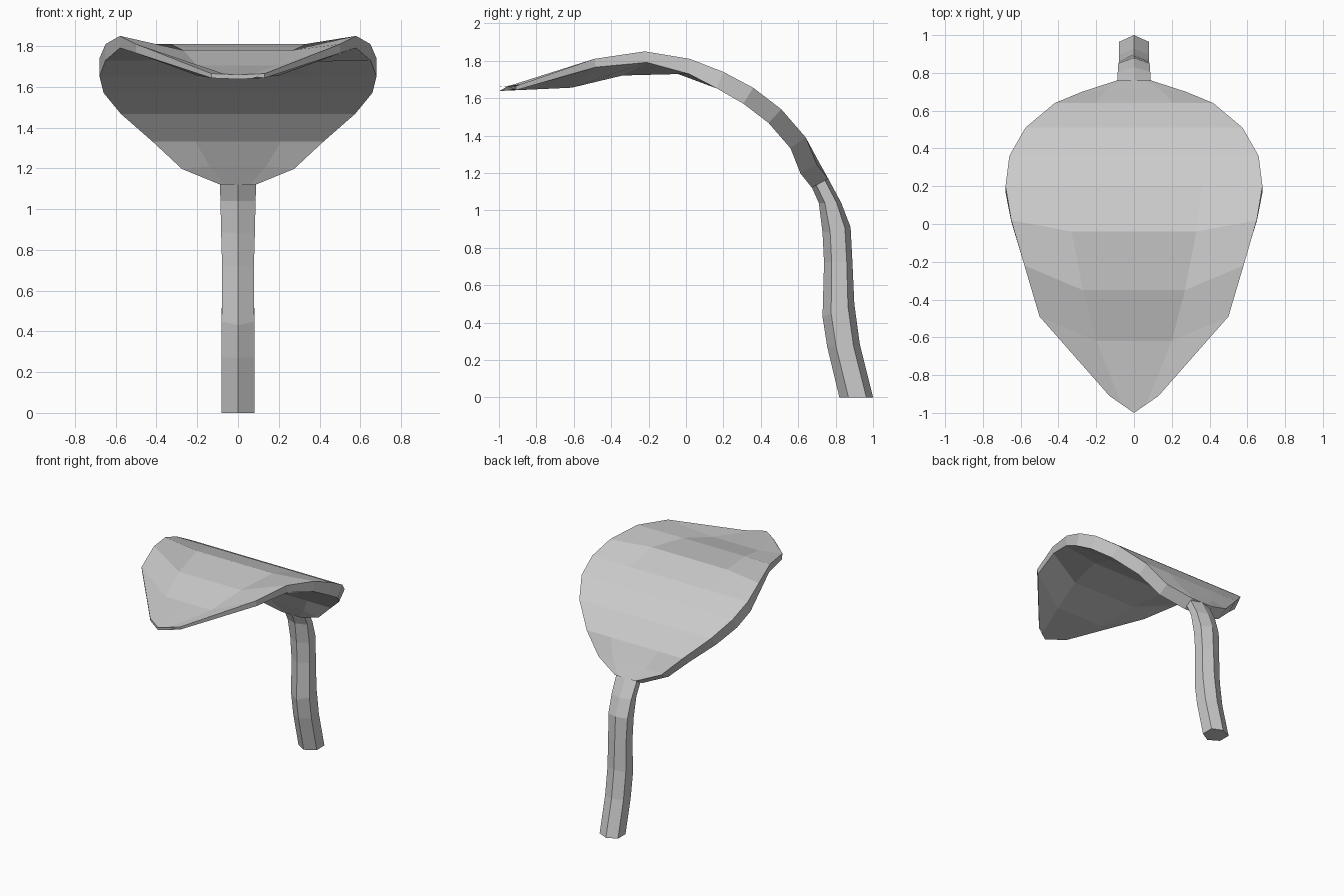
import bpy, bmesh
from mathutils import Vector

if "Cube" in bpy.data.objects:
    bpy.data.objects.remove(bpy.data.objects["Cube"])


def add_object(name, bm):
    bmesh.ops.remove_doubles(bm, verts=bm.verts, dist=0.0005)
    bmesh.ops.recalc_face_normals(bm, faces=bm.faces)
    mesh = bpy.data.meshes.new(name)
    bm.to_mesh(mesh)
    bm.free()
    obj = bpy.data.objects.new(name, mesh)
    bpy.context.collection.objects.link(obj)
    return obj


def loft(bm, rings, closed_ends=True):
    loops = [[bm.verts.new(p) for p in ring] for ring in rings]
    n = len(loops[0])
    for a, b in zip(loops, loops[1:]):
        for i in range(n):
            j = (i + 1) % n
            bm.faces.new((a[i], a[j], b[j], b[i]))
    if closed_ends:
        bm.faces.new(loops[0])
        bm.faces.new(loops[-1])


# Leaf blade rows, tip to stem: rim x, y, z, crease x, centre y, z, centre thickness
rows = [
    (.13, -.91, 1.665, .065, -1.0, 1.66, .022),
    (.50, -.49, 1.81, .20, -.62, 1.705, .05),
    (.58, -.22, 1.85, .27, -.35, 1.78, .06),
    (.65, .02, 1.81, .33, -.04, 1.81, .08),
    (.68, .20, 1.74, .36, .20, 1.74, .095),
    (.66, .36, 1.655, .35, .36, 1.655, .10),
    (.575, .51, 1.54, .29, .51, 1.54, .10),
    (.42, .64, 1.39, .21, .64, 1.39, .10),
    (.275, .70, 1.245, .14, .71, 1.26, .10),
    (.09, .76, 1.17, .06, .76, 1.17, .10),
]
rings = []
for i, (rx, ry, rz, ix, cy, cz, t) in enumerate(rows):
    a, b = rows[max(i - 1, 0)], rows[min(i + 1, len(rows) - 1)]
    down = Vector((0, b[5] - a[5], a[4] - b[4])).normalized()
    rim, mid = Vector((rx, ry, rz)), Vector((0, cy, cz))
    crease = Vector((ix, cy, cz))
    if i == 0:
        crease = (rim + mid) / 2
    edge = min(t, .045)
    half = [rim, crease, mid]
    left = [Vector((-p.x, p.y, p.z)) for p in (crease, rim)]
    under = [p + down * (edge if abs(p.x) == rx else t) for p in half + left]
    rings.append(half + left + under[::-1])
bm = bmesh.new()
loft(bm, rings)
add_object("leaf_blade", bm)

# Six-sided curved stem: front y, z, back y, z, half width
stem = [
    (.82, 0, 1.0, 0, .08),
    (.755, .27, .93, .28, .08),
    (.73, .43, .90, .50, .08),
    (.738, .72, .89, .72, .078),
    (.73, .88, .88, .91, .083),
    (.71, 1.04, .83, 1.04, .086),
    (.67, 1.13, .76, 1.17, .09),
]
rings = []
for fy, fz, by, bz, w in stem:
    front, back = Vector((0, fy, fz)), Vector((0, by, bz))
    s1, s2 = front.lerp(back, .27), front.lerp(back, .8)
    side = Vector((w, 0, 0))
    rings.append([front, s1 + side, s2 + side, back, s2 - side, s1 - side])
bm = bmesh.new()
loft(bm, rings)
add_object("stem", bm)
